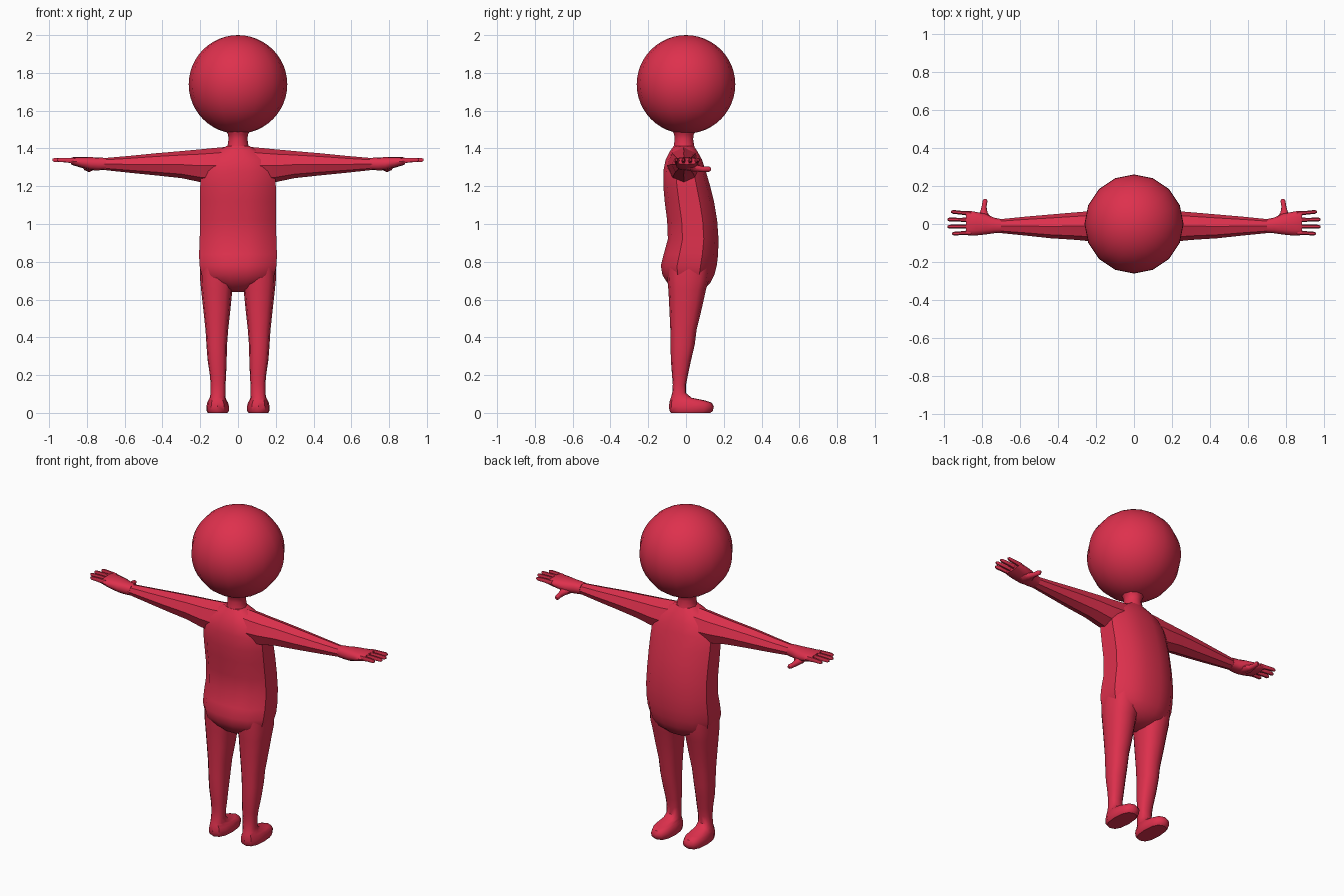
import bpy, bmesh, math

red = bpy.data.materials.new("red")
red.diffuse_color = (0.73, 0.03, 0.074, 1)


def finish(obj, angle):
    obj.data.materials.append(red)
    bpy.ops.object.select_all(action='DESELECT')
    obj.select_set(True)
    bpy.context.view_layer.objects.active = obj
    bpy.ops.object.shade_smooth_by_angle(angle=math.radians(angle))


def loft(name, rings, axis, profile, angle=35, mirror=False):
    """Skin rings (position, u_min, u_max, v_min, v_max) along an axis."""
    bm = bmesh.new()
    loops = []
    for t, u0, u1, v0, v1 in rings:
        loop = []
        for a, b in profile:
            u = (u0 + u1) / 2 + a * (u1 - u0) / 2
            v = (v0 + v1) / 2 + b * (v1 - v0) / 2
            co = {'x': (t, u, v), 'y': (u, t, v), 'z': (u, v, t)}[axis]
            loop.append(bm.verts.new(co))
        loops.append(loop)
    n = len(profile)
    for low, high in zip(loops, loops[1:]):
        for i in range(n):
            j = (i + 1) % n
            bm.faces.new((low[i], low[j], high[j], high[i]))
    bm.faces.new(loops[0])
    bm.faces.new(loops[-1])
    bmesh.ops.recalc_face_normals(bm, faces=bm.faces)
    mesh = bpy.data.meshes.new(name)
    bm.to_mesh(mesh)
    bm.free()
    obj = bpy.data.objects.new(name, mesh)
    bpy.context.collection.objects.link(obj)
    finish(obj, angle)
    if mirror:
        obj.modifiers.new("mirror", 'MIRROR').use_axis[0] = True
    return obj


def circle(n):
    return [(math.cos(2 * math.pi * i / n), math.sin(2 * math.pi * i / n))
            for i in range(n)]


# Cross-sections: flat-sided trunk, squarish round for legs
quarter = [(1, .42), (.7, .84), (.25, 1)]
half = quarter + [(-a, b) for a, b in reversed(quarter)]
trunk = half + [(-a, -b) for a, b in half]
rounded = [(math.copysign(abs(a) ** .8, a), math.copysign(abs(b) ** .8, b))
           for a, b in circle(12)]

# Head
bpy.ops.mesh.primitive_uv_sphere_add(segments=16, ring_count=24, radius=.261,
                                     location=(0, 0, 1.739))
head = bpy.context.object
head.name = "head"
finish(head, 40)

# Neck
loft("neck", [(1.36, -.08, .08, -.08, .06), (1.41, -.056, .056, -.068, .047),
              (1.45, -.05, .05, -.062, .04), (1.475, -.053, .053, -.066, .044),
              (1.51, -.075, .075, -.085, .07)], 'z', circle(10), 45)

# Torso: belly bulges forward (+y), seat backward
torso = [(.64, .045, -.03, .06), (.66, .10, -.07, .10), (.69, .165, -.10, .13),
         (.73, .192, -.125, .15), (.78, .204, -.133, .163), (.84, .206, -.118, .17),
         (.92, .203, -.096, .172), (1.02, .20, -.1, .165), (1.12, .20, -.113, .148),
         (1.2, .2, -.12, .128), (1.28, .197, -.12, .105), (1.34, .165, -.108, .085),
         (1.385, .11, -.085, .06), (1.412, .062, -.066, .042)]
loft("torso", [(z, -w, w, b, f) for z, w, b, f in torso], 'z', trunk)

# Legs with feet
loft("leg", [(0, .055, .16, -.08, .13), (.012, .048, .167, -.088, .143),
             (.035, .048, .167, -.09, .147), (.055, .053, .163, -.088, .135),
             (.066, .06, .158, -.085, .10), (.08, .065, .15, -.08, .03),
             (.105, .067, .145, -.073, .0), (.15, .066, .145, -.07, .0),
             (.2, .063, .149, -.074, .01), (.28, .06, .161, -.08, .027),
             (.36, .058, .167, -.082, .046), (.44, .052, .172, -.083, .056),
             (.55, .04, .184, -.088, .083), (.65, .03, .195, -.093, .105),
             (.7, .022, .2, -.098, .12), (.78, .02, .2, -.1, .13)],
     'z', rounded, 40, True)

# Arms
loft("arm", [(.04, -.1, .075, 1.22, 1.41), (.13, -.1, .075, 1.215, 1.402),
             (.2, -.094, .07, 1.222, 1.395), (.3, -.084, .062, 1.243, 1.386),
             (.44, -.075, .05, 1.258, 1.374), (.58, -.06, .038, 1.272, 1.36),
             (.72, -.046, .024, 1.287, 1.348)], 'x', circle(8), 40, True)

# Palms
loft("palm", [(.7, -.046, .026, 1.287, 1.35), (.74, -.049, .034, 1.284, 1.352),
              (.78, -.055, .053, 1.285, 1.354), (.83, -.06, .063, 1.298, 1.355),
              (.87, -.06, .07, 1.31, 1.354), (.885, -.057, .066, 1.316, 1.35)],
     'x', rounded, 50, True)

# Fingers
fingers = [("index_finger", .055, .064, .963), ("middle_finger", .021, .024, .983),
           ("ring_finger", -.013, -.014, .983), ("little_finger", -.045, -.051, .958)]
for name, base, tip, end in fingers:
    mid = (.86 + end) / 2
    loft(name, [(.86, base - .013, base + .013, 1.318, 1.35),
                (mid, (base + tip) / 2 - .01, (base + tip) / 2 + .01, 1.325, 1.351),
                (end - .01, tip - .01, tip + .01, 1.328, 1.35),
                (end, tip - .005, tip + .005, 1.333, 1.346)],
         'x', circle(6), 50, True)

# Thumbs
loft("thumb", [(.0, .735, .83, 1.285, 1.33), (.035, .755, .823, 1.278, 1.322),
               (.06, .772, .812, 1.277, 1.312), (.09, .777, .803, 1.275, 1.305),
               (.122, .772, .798, 1.276, 1.304), (.132, .777, .791, 1.283, 1.298)],
     'y', circle(8), 50, True)
